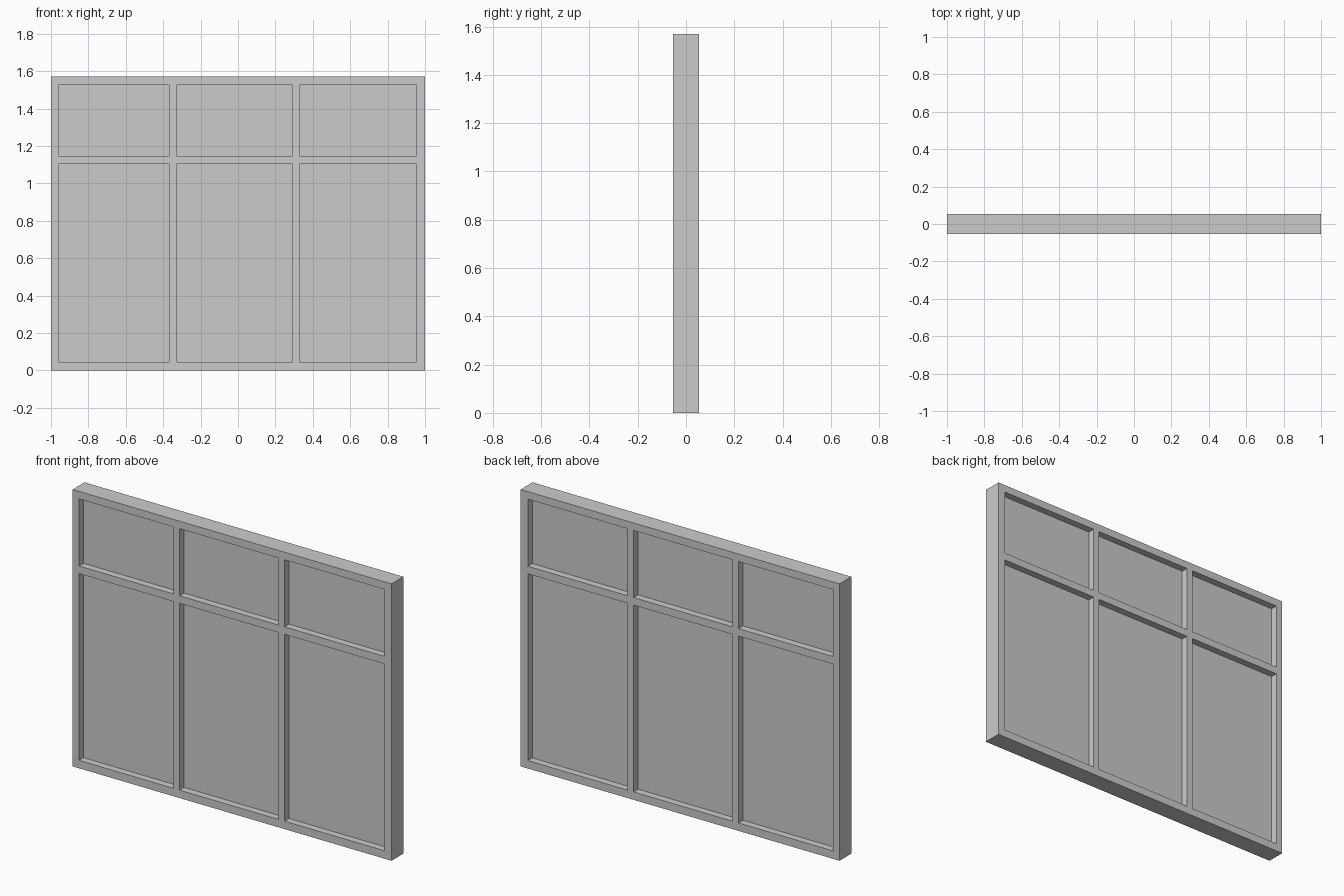
import bpy, bmesh

if "Cube" in bpy.data.objects:
    bpy.data.objects.remove(bpy.data.objects["Cube"])

HALF_DEPTH = 0.053
PANE_HALF = 0.013
# Grid lines alternate bar, opening, bar, ...
XS = [-1.0, -0.96, -0.367, -0.329, 0.291, 0.329, 0.955, 1.0]
ZS = [0.0, 0.045, 1.104, 1.147, 1.527, 1.57]


def finish(bm, name):
    bmesh.ops.recalc_face_normals(bm, faces=bm.faces[:])
    mesh = bpy.data.meshes.new(name)
    bm.to_mesh(mesh)
    bm.free()
    obj = bpy.data.objects.new(name, mesh)
    bpy.context.collection.objects.link(obj)
    return obj


def extrude_cells(name, cells, half):
    """Extrude the given grid cells through the depth as one solid."""
    bm = bmesh.new()
    v = {(i, j): bm.verts.new((x, -half, z))
         for i, x in enumerate(XS) for j, z in enumerate(ZS)}
    for i, j in cells:
        bm.faces.new((v[i, j], v[i + 1, j], v[i + 1, j + 1], v[i, j + 1]))
    bmesh.ops.delete(bm, geom=[p for p in bm.verts if not p.link_faces],
                     context='VERTS')
    geo = bmesh.ops.extrude_face_region(bm, geom=bm.faces[:],
                                        use_keep_orig=True)["geom"]
    top = [g for g in geo if isinstance(g, bmesh.types.BMVert)]
    bmesh.ops.translate(bm, verts=top, vec=(0, 2 * half, 0))
    return finish(bm, name)


cells = [(i, j) for i in range(len(XS) - 1) for j in range(len(ZS) - 1)]
openings = [c for c in cells if c[0] % 2 and c[1] % 2]

# Outer frame with mullions and transom
extrude_cells("window_frame", [c for c in cells if c not in openings], HALF_DEPTH)

# Recessed panes, one per opening
for n, cell in enumerate(openings):
    extrude_cells(f"window_pane_{n + 1}", [cell], PANE_HALF)
